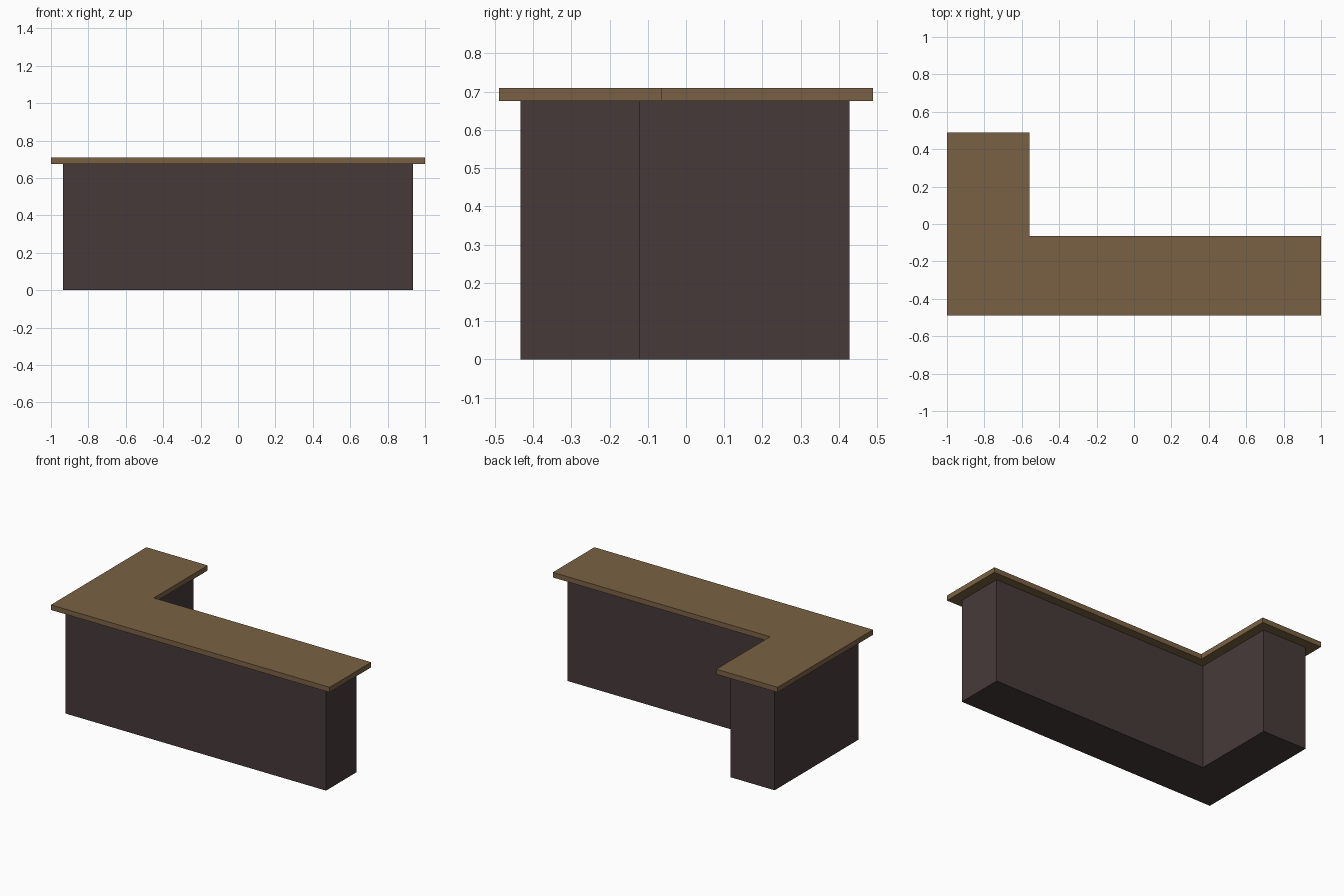
import bpy, bmesh

if "Cube" in bpy.data.objects:
    bpy.data.objects.remove(bpy.data.objects["Cube"])


def material(name, rgb):
    m = bpy.data.materials.new(name)
    m.diffuse_color = (*rgb, 1.0)
    m.use_nodes = True
    m.node_tree.nodes["Principled BSDF"].inputs["Base Color"].default_value = m.diffuse_color
    return m


def l_prism(name, x0, x1, y0, y1, inner_x, inner_y, z0, z1, mat):
    """Extruded L: long arm along the front, short return on the left."""
    bm = bmesh.new()
    outline = [(x0, y0), (x1, y0), (x1, inner_y),
               (inner_x, inner_y), (inner_x, y1), (x0, y1)]
    face = bm.faces.new([bm.verts.new((x, y, z0)) for x, y in outline])
    ext = bmesh.ops.extrude_face_region(bm, geom=[face], use_keep_orig=True)
    verts = [g for g in ext["geom"] if isinstance(g, bmesh.types.BMVert)]
    bmesh.ops.translate(bm, verts=verts, vec=(0, 0, z1 - z0))
    bmesh.ops.recalc_face_normals(bm, faces=bm.faces[:])
    mesh = bpy.data.meshes.new(name)
    bm.to_mesh(mesh)
    bm.free()
    mesh.materials.append(mat)
    obj = bpy.data.objects.new(name, mesh)
    bpy.context.collection.objects.link(obj)
    return obj


dark = material("dark brown panel", (0.062, 0.042, 0.042))
wood = material("tan wood", (0.195, 0.121, 0.057))

# Solid counter body
l_prism("counter_base", -0.935, 0.935, -0.433, 0.427,
        -0.62, -0.12, 0.0, 0.676, dark)

# Overhanging worktop
l_prism("counter_top", -1.0, 1.0, -0.489, 0.489,
        -0.56, -0.063, 0.676, 0.709, wood)
